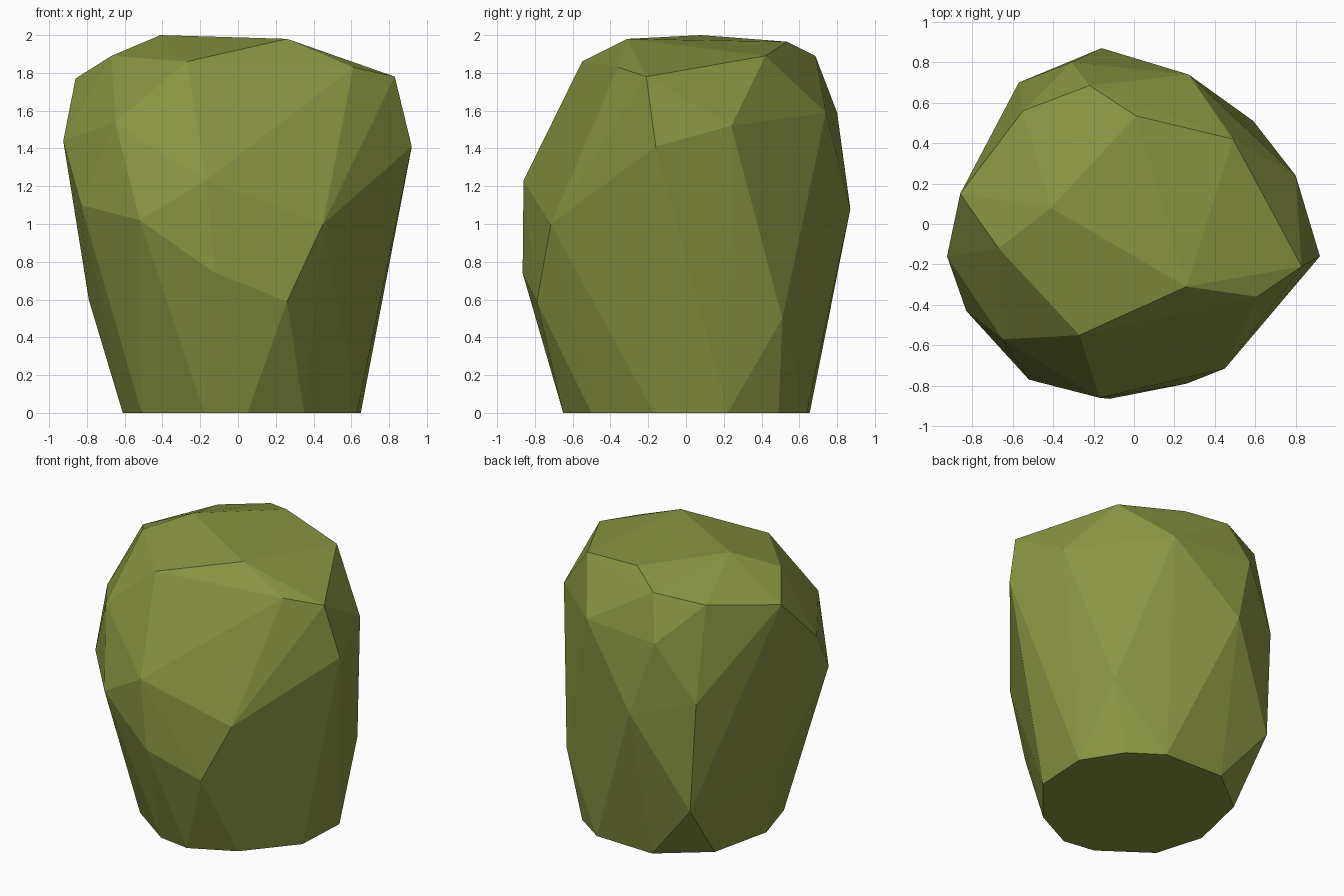
import bpy, bmesh

# One flat colour
olive = bpy.data.materials.new("olive_green")
olive.diffuse_color = (0.25, 0.30, 0.053, 1)

# Flat footprint on the ground (x, y)
foot = [(0.05, -0.65), (0.35, -0.50), (0.63, -0.17), (0.65, 0.22), (0.48, 0.49),
        (0.26, 0.64), (-0.19, 0.655), (-0.51, 0.40), (-0.61, -0.04),
        (-0.51, -0.38), (-0.18, -0.615)]

# Corner points of the faceted clump
corners = [
    # lower and middle
    (0.26, -0.79, 0.59), (-0.12, -0.865, 0.74), (0.59, 0.51, 0.50),
    (-0.79, 0.0, 0.60), (-0.53, 0.71, 0.41), (0.45, -0.715, 1.0),
    (-0.52, -0.77, 1.02), (-0.83, -0.43, 1.10), (-0.16, 0.87, 1.08),
    (-0.57, 0.70, 1.19), (-0.17, -0.86, 1.23),
    # shoulder
    (0.92, -0.16, 1.41), (-0.925, -0.16, 1.44), (0.80, 0.24, 1.52),
    (-0.65, -0.57, 1.54), (0.27, 0.74, 1.59), (-0.31, 0.80, 1.59),
    # crown
    (0.83, -0.21, 1.78), (-0.86, 0.15, 1.77), (0.61, -0.36, 1.83),
    (-0.55, 0.56, 1.84), (-0.27, -0.55, 1.86), (-0.67, -0.12, 1.89),
    (0.49, 0.42, 1.89), (-0.22, 0.685, 1.89), (0.01, 0.535, 1.965),
    (0.26, -0.31, 1.98), (-0.41, 0.08, 2.0)]

# Faceted clump: hull wrapped around the corners
bm = bmesh.new()
for p in [(x, y, 0) for x, y in foot] + corners:
    bm.verts.new(p)
bmesh.ops.convex_hull(bm, input=bm.verts[:])
bmesh.ops.delete(bm, geom=[v for v in bm.verts if not v.link_faces], context='VERTS')
bmesh.ops.recalc_face_normals(bm, faces=bm.faces[:])

mesh = bpy.data.meshes.new("faceted_bush")
bm.to_mesh(mesh)
bm.free()
mesh.materials.append(olive)
bush = bpy.data.objects.new("faceted_bush", mesh)
bpy.context.collection.objects.link(bush)
